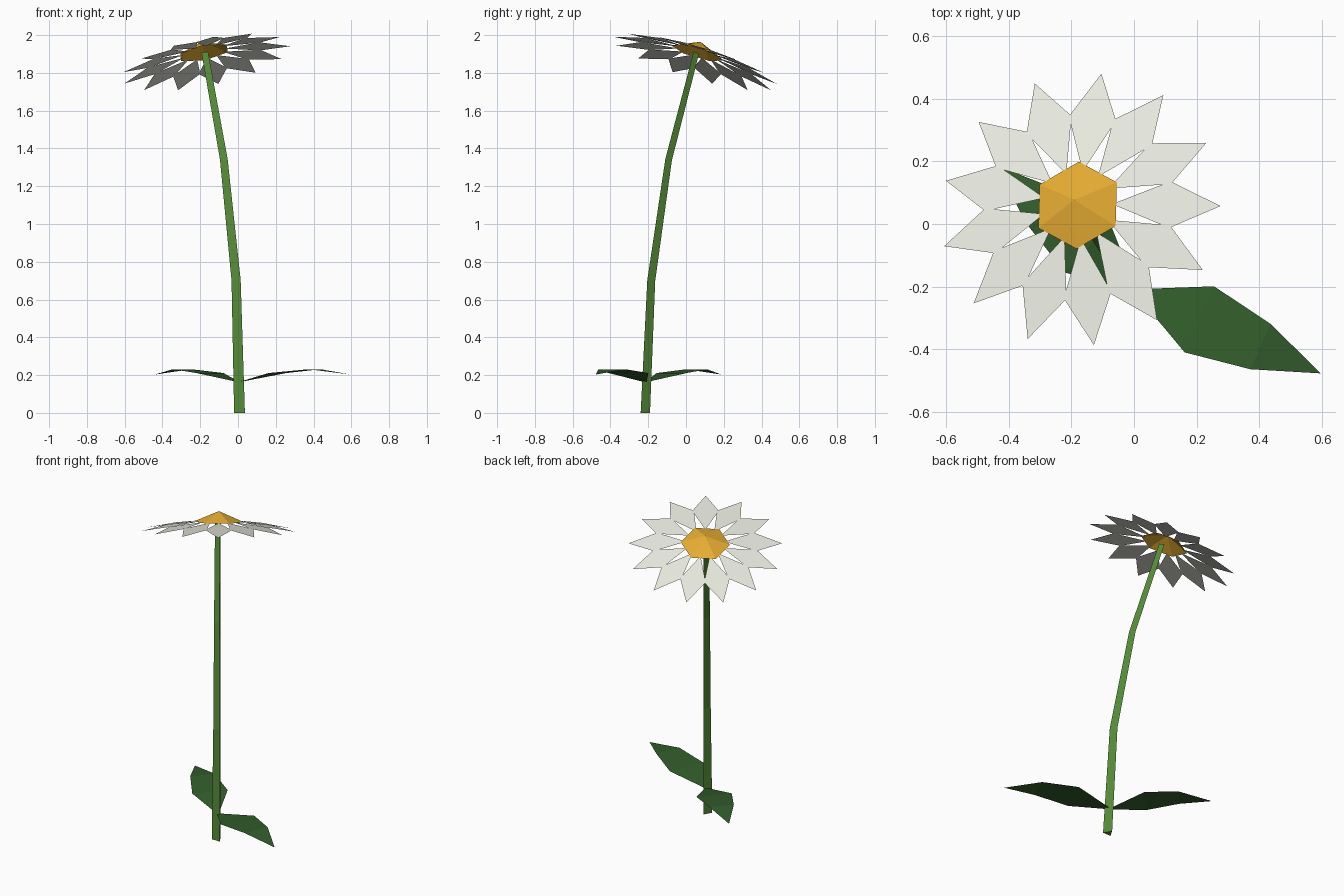
import bpy, math
from mathutils import Vector, Matrix

if "Cube" in bpy.data.objects:
    bpy.data.objects.remove(bpy.data.objects["Cube"])


def material(name, rgb):
    m = bpy.data.materials.new(name)
    m.diffuse_color = (*rgb, 1)
    m.use_nodes = True
    m.node_tree.nodes["Principled BSDF"].inputs["Base Color"].default_value = m.diffuse_color
    return m


WHITE = material("petal white", (0.80, 0.81, 0.73))
YELLOW = material("centre yellow", (0.80, 0.42, 0.033))
STEM = material("stem green", (0.09, 0.25, 0.04))
LEAF = material("leaf green", (0.033, 0.11, 0.025))


def add_mesh(name, verts, faces, mat):
    me = bpy.data.meshes.new(name)
    me.from_pydata([tuple(v) for v in verts], [], faces)
    me.materials.append(mat)
    me.update()
    ob = bpy.data.objects.new(name, me)
    bpy.context.collection.objects.link(ob)
    return ob


# Bent, tapering three-sided stem: x, y, z, radius
path = [(0.008, -0.2235, 0, 0.033), (-0.010, -0.191, 0.70, 0.028),
        (-0.075, -0.098, 1.34, 0.0235), (-0.176, 0.050, 1.908, 0.020)]
pts = [Vector(p[:3]) for p in path]
up = Vector((0, 0, 1))
verts, faces = [], []
for i, p in enumerate(pts):
    # rings square to the path, except the flat foot
    tangent = up if i == 0 else pts[min(i + 1, 3)] - pts[i - 1]
    rot = up.rotation_difference(tangent)
    for deg in (90, 210, 330):
        a = math.radians(deg)
        verts.append(p + rot @ (Vector((math.cos(a), math.sin(a), 0)) * path[i][3]))
for i in range(len(path) - 1):
    for k in range(3):
        a, b = i * 3 + k, i * 3 + (k + 1) % 3
        faces.append((a, b, b + 3, a + 3))
faces += [(2, 1, 0), (9, 10, 11)]
add_mesh("stem", verts, faces, STEM)

# Flower head frame: tilted about 19 degrees towards back left
lean = Vector((-0.56, 0.83, 0)).normalized()
axis = up.cross(lean)
head = Matrix.Translation((-0.18, 0.06, 1.906)) @ Matrix.Rotation(math.radians(19.5), 4, axis)


def polar(r, angle, z):
    return head @ Vector((r * math.cos(angle), r * math.sin(angle), z))


# Hexagonal pyramid flower centre, open underneath
rim = [polar(0.145, math.radians(90 + 60 * k), 0) for k in range(6)]
add_mesh("flower_centre", rim + [polar(0, 0, 0.062)],
         [(k, (k + 1) % 6, 6) for k in range(6)], YELLOW)

# Ring of thirteen slightly drooping kite-shaped petals
N = 13
verts, faces = [], []
half = math.pi / N
for k in range(N):
    a = 2 * half * k
    n = len(verts)
    verts += [polar(0.112, a, 0.002), polar(0.306, a - half * 1.06, -0.022),
              polar(0.455, a, -0.053), polar(0.306, a + half * 1.06, -0.022)]
    faces.append((n, n + 1, n + 2, n + 3))
add_mesh("petals", verts, faces, WHITE)


# Arched leaves: distance along, half width, height
def leaf(name, angle, scale):
    u = Vector((math.cos(angle), math.sin(angle), 0))
    v = Vector((-u.y, u.x, 0))
    base = Vector((0.005, -0.214, 0))
    pts = []
    for t, w, z in ((0.0, 0.006, 0.163), (0.222, 0.115, 0.211), (0.435, 0.079, 0.231)):
        for s in (-1, 1):
            pts.append(base + u * t * scale + v * s * w * scale + Vector((0, 0, z)))
    pts.append(base + u * 0.645 * scale + Vector((0, 0, 0.203)))
    add_mesh(name, pts, [(0, 2, 3, 1), (2, 4, 5, 3), (4, 6, 5)], LEAF)


leaf("front_leaf", math.radians(-24.0), 1.005)
leaf("back_leaf", math.radians(138), 0.93)
